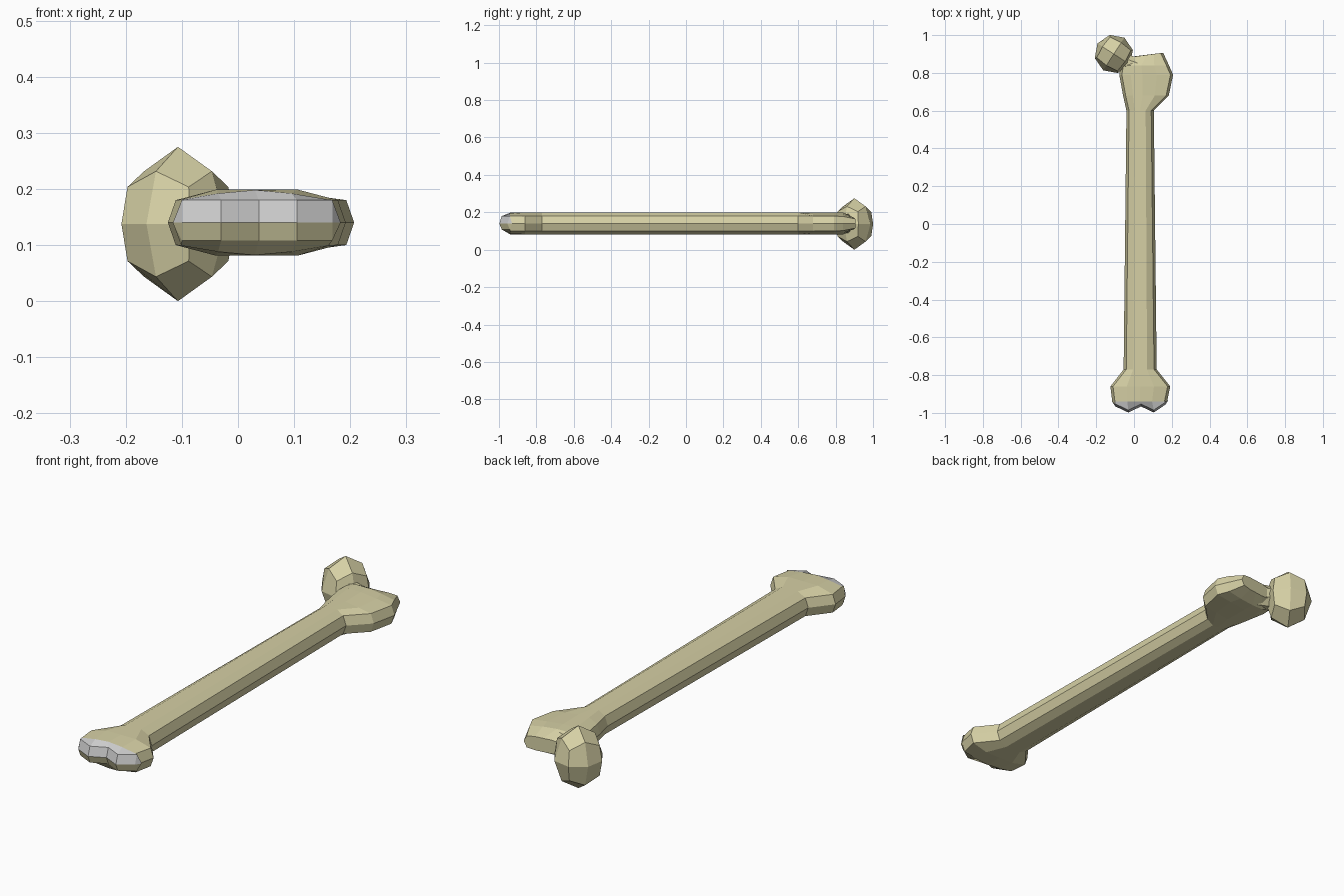
import bpy, bmesh, math
from mathutils import Vector, Matrix

if "Cube" in bpy.data.objects:
    bpy.data.objects.remove(bpy.data.objects["Cube"])


def material(name, col):
    m = bpy.data.materials.new(name)
    m.diffuse_color = (*col, 1)
    m.use_nodes = True
    m.node_tree.nodes["Principled BSDF"].inputs["Base Color"].default_value = m.diffuse_color
    return m


BONE = material("bone beige", (0.67, 0.63, 0.375))
GREY = material("cartilage grey", (0.61, 0.61, 0.61))


def finish(bm, name):
    bmesh.ops.recalc_face_normals(bm, faces=bm.faces)
    me = bpy.data.meshes.new(name)
    bm.to_mesh(me)
    bm.free()
    me.materials.append(BONE)
    me.materials.append(GREY)
    ob = bpy.data.objects.new(name, me)
    bpy.context.collection.objects.link(ob)
    return ob


# ---- shaft with both flared ends: rings of 12 points along y ----
FLAT = (0, .25, .5, .75, 1)
HIP = (0, .18, .42, .72, 1)
# y, left, right, column fractions, heights of the five top columns above z = 0.14
HI = (.04, .059, .059, .059, .04)
RIDGE = (.04, .059, .059, .05, .04)
stations = [
    (-.94, -.115, .175, FLAT, (.041, .052, .058, .052, .041)),
    (-.86, -.125, .192, FLAT, HI),
    (-.77, -.055, .12, FLAT, HI),
    (.60, -.04, .105, FLAT, HI),
    (.68, -.058, .184, HIP, RIDGE),
    (.79, -.078, .207, HIP, RIDGE),
    (.84, -.07, .185, HIP, (.045, .058, .058, .05, .038)),
    (.895, -.02, .155, FLAT, (.025, .03, .03, .03, .025)),
]


def ring(bm, tops, right, left, low):
    """Top columns left to right, right side, bottom columns back, left side."""
    pts = tops + [right]
    pts += [(x, y, .14 - low * (z - .14)) for x, y, z in reversed(tops)]
    pts.append(left)
    return [bm.verts.new(p) for p in pts]


bm = bmesh.new()

# knee tip with two lobes
tip_x = (-.10, -.03, .037, .105, .168)
tip_y = (-.952, -.985, -.953, -.985, -.942)
tip = ring(bm, [(x, y, .18) for x, y in zip(tip_x, tip_y)],
           (.183, -.93, .14), (-.116, -.94, .14), .8)
rings = [tip]
for i, (y, l, r, fr, hs) in enumerate(stations):
    inset = .014
    w = r - l - 2 * inset
    skew = .02 if i == len(stations) - 1 else 0
    tops = [(l + inset + w * f, y + skew * (f - .5), .14 + h) for f, h in zip(fr, hs)]
    rings.append(ring(bm, tops, (r, y + skew * .5, .14), (l, y - skew * .5, .14), 1.0))

for a, b in zip(rings, rings[1:]):
    for k in range(12):
        f = bm.faces.new((a[k], a[(k + 1) % 12], b[(k + 1) % 12], b[k]))
        # grey upper rim of the knee end
        if a is tip and k < 4:
            f.material_index = 1
bm.faces.new(rings[-1])

# knee end cap: grey above the middle line, beige below
mid = [bm.verts.new((x, y - .013, .14)) for x, y in zip(tip_x, tip_y)]
for k in range(4):
    bm.faces.new((tip[k], tip[k + 1], mid[k + 1], mid[k])).material_index = 1
    bm.faces.new((mid[k], mid[k + 1], tip[9 - k], tip[10 - k]))
bm.faces.new((tip[0], mid[0], tip[11])).material_index = 1
bm.faces.new((tip[4], tip[5], mid[4])).material_index = 1
bm.faces.new((mid[0], tip[10], tip[11]))
bm.faces.new((mid[4], tip[5], tip[6]))
finish(bm, "shaft")

# ---- ball head: cube split once and rounded ----
bm = bmesh.new()
bmesh.ops.create_cube(bm, size=2)
bmesh.ops.subdivide_edges(bm, edges=bm.edges[:], cuts=1, use_grid_fill=True)
for v in bm.verts:
    ang = math.atan2(v.co.y, v.co.x) + math.radians(57)
    flat = Vector((v.co.x, v.co.y)).length
    if flat < .1:
        r, h = 0, .1375
    elif abs(v.co.z) < .1:
        r, h = .103, 0
    elif flat < 1.2:
        r, h = .072, .094
    else:
        r, h = .092, .066
    s = (v.co.z > .1) - (v.co.z < -.1)
    v.co = (-.107 + r * math.cos(ang), .9 + r * math.sin(ang), .1375 + s * h)
finish(bm, "ball_head")

# ---- neck joining the head to the shaft ----
bm = bmesh.new()
bmesh.ops.create_cone(bm, cap_ends=True, segments=8, radius1=.05, radius2=.044, depth=.12)
a, b = Vector((.01, .835, .14)), Vector((-.095, .875, .14))
rot = (b - a).to_track_quat('Z', 'Y').to_matrix().to_4x4()
spin = Matrix.Rotation(math.radians(22.5), 4, 'Z')
bm.transform(Matrix.Translation((a + b) / 2) @ rot @ spin)
for v in bm.verts:
    v.co.z = .14 + (v.co.z - .14) * 1.15
finish(bm, "neck")
